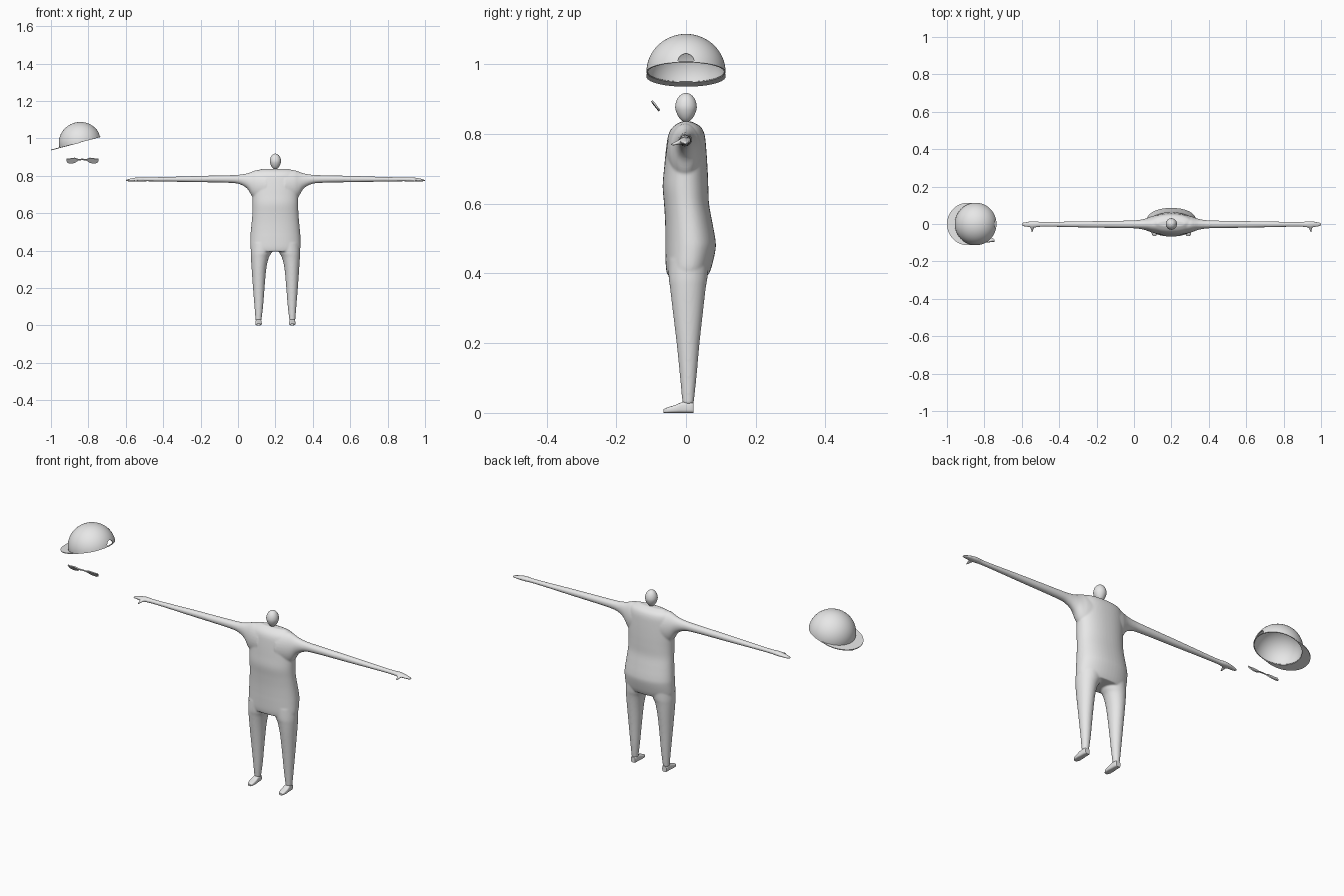
import bpy, bmesh, math
from mathutils import Matrix, Vector

if "Cube" in bpy.data.objects:
    bpy.data.objects.remove(bpy.data.objects["Cube"])

CX = 0.2  # centre line of the figure
grey = bpy.data.materials.new("plain_grey")
grey.diffuse_color = (0.8, 0.8, 0.8, 1)
grey.use_nodes = True
grey.node_tree.nodes["Principled BSDF"].inputs["Base Color"].default_value = grey.diffuse_color


def finish(name, bm, mods=(), matrix=None, angle=40):
    """Turn a bmesh into a shaded object, applying its modifiers."""
    bmesh.ops.recalc_face_normals(bm, faces=bm.faces)
    me = bpy.data.meshes.new(name)
    bm.to_mesh(me)
    bm.free()
    me.materials.append(grey)
    ob = bpy.data.objects.new(name, me)
    bpy.context.collection.objects.link(ob)
    if matrix:
        ob.matrix_world = matrix
    bpy.ops.object.select_all(action='DESELECT')
    ob.select_set(True)
    bpy.context.view_layer.objects.active = ob
    for kind, props in mods:
        m = ob.modifiers.new(kind.lower(), kind)
        for k, v in props.items():
            setattr(m, k, v)
        bpy.ops.object.modifier_apply(modifier=m.name)
    bpy.ops.object.shade_smooth_by_angle(angle=math.radians(angle))
    return ob


def refine(rows, n=4):
    """Catmull-Rom resampling of cross-section rows."""
    out = []
    for i in range(len(rows) - 1):
        p0, p1, p2, p3 = (rows[min(max(j, 0), len(rows) - 1)] for j in range(i - 1, i + 3))
        for k in range(n):
            t = k / n
            out.append([0.5 * (2 * b + (c - a) * t + (2 * a - 5 * b + 4 * c - d) * t * t
                               + (3 * b - a - 3 * c + d) * t ** 3)
                        for a, b, c, d in zip(p0, p1, p2, p3)])
    return out + [list(rows[-1])]


def loft(bm, rows, place, power=2.0, seg=32):
    """Closed skin through rows of (t, u_min, u_max, v_min, v_max)."""
    rings = []
    for t, u0, u1, v0, v1 in refine(rows):
        ring = []
        for i in range(seg):
            a = math.tau * i / seg
            c, s = math.cos(a), math.sin(a)
            u = (u0 + u1) / 2 + (u1 - u0) / 2 * math.copysign(abs(c) ** (2 / power), c)
            v = (v0 + v1) / 2 + (v1 - v0) / 2 * math.copysign(abs(s) ** (2 / power), s)
            ring.append(bm.verts.new(place(t, u, v)))
        rings.append(ring)
    for a, b in zip(rings, rings[1:]):
        for i in range(seg):
            j = (i + 1) % seg
            bm.faces.new((a[i], a[j], b[j], b[i]))
    bm.faces.new(rings[0])
    bm.faces.new(rings[-1])


# Body: torso, legs, arms and thumbs fused into one smooth skin
bm = bmesh.new()
torso = [(.395, .128, -.054, .064), (.42, .134, -.058, .074), (.47, .134, -.059, .085),
         (.5, .132, -.059, .084), (.55, .127, -.06, .075), (.6, .123, -.063, .066),
         (.65, .122, -.067, .064), (.7, .122, -.063, .062), (.76, .122, -.057, .058),
         (.8, .118, -.05, .053), (.822, .105, -.036, .041), (.836, .075, -.014, .016)]
loft(bm, [(z, -w, w, f, b) for z, w, f, b in torso],
     lambda t, u, v: (CX + u, v, t), 2.2, 48)
leg = [(.025, .075, .106, -.01, .022), (.1, .066, .112, -.017, .03),
       (.2, .058, .12, -.027, .039), (.3, .049, .127, -.039, .05),
       (.36, .036, .131, -.046, .057), (.39, .02, .132, -.05, .062), (.44, .0, .13, -.05, .065)]
arm = [(.05, .832, .66, .055), (.1, .83, .67, .045), (.125, .822, .69, .036),
       (.15, .813, .73, .028), (.19, .806, .754, .022), (.25, .803, .762, .02),
       (.45, .798, .766, .017), (.6, .793, .769, .014), (.69, .791, .77, .013),
       (.73, .792, .769, .017), (.765, .787, .77, .015), (.79, .781, .77, .011),
       (.801, .778, .771, .006)]
thumb = [(.0, .728, .75, .771, .789), (-.018, .733, .753, .769, .785),
         (-.032, .738, .752, .767, .778), (-.044, .742, .75, .767, .773)]
for s in (-1, 1):
    loft(bm, leg, lambda t, u, v: (CX + s * u, v, t))
    loft(bm, [(x, b, a, -r - .002, r - .002) for x, a, b, r in arm],
         lambda t, u, v: (CX + s * t, v, u))
    loft(bm, thumb, lambda t, u, v: (CX + s * u, t, v), seg=16)
finish("body", bm, [("REMESH", dict(mode='VOXEL', voxel_size=.004)),
                    ("SMOOTH", dict(factor=.5, iterations=8))], angle=60)

# Feet: low wedges with flat soles
foot = [(.022, .012, .028), (.014, .015, .031), (-.01, .016, .031), (-.03, .017, .023),
        (-.052, .015, .016), (-.064, .008, .011)]
for s, side in ((-1, "left"), (1, "right")):
    bm = bmesh.new()
    loft(bm, [(y, -w, w, 0, h) for y, w, h in foot],
         lambda t, u, v: (CX + s * .09 + u, t, v), 3.5)
    finish(side + "_foot", bm)

# Head: egg, slightly narrower at the chin
bm = bmesh.new()
bmesh.ops.create_uvsphere(bm, u_segments=32, v_segments=20, radius=1)
for v in bm.verts:
    k = 1 + .18 * min(v.co.z, 0)
    v.co = (CX + v.co.x * .03 * k, v.co.y * .031 * k, .876 + v.co.z * .042)
finish("head", bm)

# Cap: tilted hollow dome with an arched opening at the back
R, H = .1135, .109
tilt = Matrix.Translation((-.845, 0, .978)) @ Matrix.Rotation(math.radians(-14.6), 4, 'Y')
bm = bmesh.new()
bmesh.ops.create_cone(bm, cap_ends=True, segments=32, radius1=.023, radius2=.023, depth=.1,
                      matrix=Matrix.Translation((R, 0, .003)) @ Matrix.Rotation(math.pi / 2, 4, 'Y'))
bmesh.ops.bisect_plane(bm, geom=bm.verts[:] + bm.edges[:] + bm.faces[:], clear_inner=True,
                       plane_co=(0, 0, .004), plane_no=(0, 0, 1))
bmesh.ops.holes_fill(bm, edges=[e for e in bm.edges if e.is_boundary])
cutter = finish("cap_opening_cutter", bm, matrix=tilt)
cutter.hide_render = True

bm = bmesh.new()
bmesh.ops.create_uvsphere(bm, u_segments=64, v_segments=32, radius=1)
bmesh.ops.delete(bm, geom=[v for v in bm.verts if v.co.z < -1e-3], context='VERTS')
bmesh.ops.scale(bm, vec=Vector((R, R, H)), verts=bm.verts)
finish("cap_dome", bm, [("SOLIDIFY", dict(thickness=.004, offset=-1)),
                        ("BOOLEAN", dict(operation='DIFFERENCE', object=cutter, solver='EXACT'))],
       matrix=tilt)
bpy.data.objects.remove(cutter)

# Brim: crescent in front of the dome
bm = bmesh.new()
pairs = []
for i in range(41):
    a = math.pi * (.5 + i / 40)
    x, y = R * math.cos(a), R * math.sin(a)
    pairs.append((bm.verts.new((x * .985, y * .985, 0)), bm.verts.new((x - .046, y, 0))))
for (a, b), (c, d) in zip(pairs, pairs[1:]):
    bm.faces.new((a, b, d, c))
finish("cap_brim", bm, [("SOLIDIFY", dict(thickness=.004, offset=0))], matrix=tilt)

# Glasses: two tilted lenses joined by a thin bridge
bm = bmesh.new()
half = [(0, .890, .885), (.02, .888, .883), (.03, .891, .877), (.04, .895, .870),
        (.055, .894, .867), (.07, .891, .867), (.08, .892, .871), (.085, .892, .879)]
outline = [(-x, a, b) for x, a, b in half[:0:-1]] + half
cols = [[bm.verts.new((x - .832, -.099 + (.895 - z) * .75 + x * x * .4, z)) for z in (a, b)]
        for x, a, b in outline]
for (a, b), (c, d) in zip(cols, cols[1:]):
    bm.faces.new((a, b, d, c))
finish("glasses", bm, [("SOLIDIFY", dict(thickness=.005, offset=0))])
